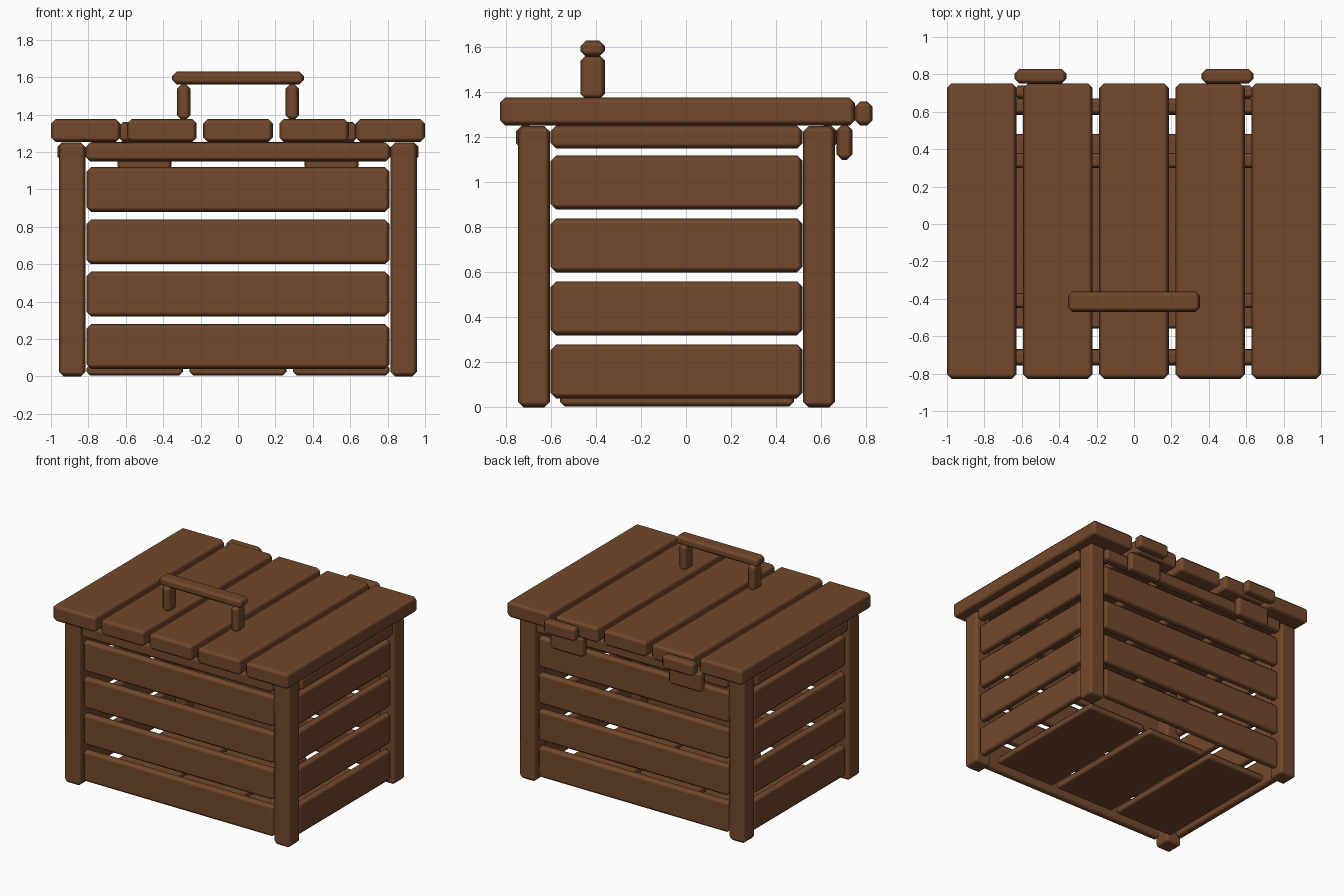
import bpy

if "Cube" in bpy.data.objects:
    bpy.data.objects.remove(bpy.data.objects["Cube"])

mat = bpy.data.materials.new("brown_wood")
mat.diffuse_color = (0.17, 0.065, 0.025, 1)
mat.use_nodes = True
mat.node_tree.nodes["Principled BSDF"].inputs["Base Color"].default_value = mat.diffuse_color


def board(name, x, y, z, bevel=0.025):
    """Chamfered timber from (min, max) ranges on each axis."""
    lo, hi = zip(x, y, z)
    verts = [(a, b, c) for a in x for b in y for c in z]
    faces = [(0, 1, 3, 2), (4, 6, 7, 5), (0, 4, 5, 1),
             (2, 3, 7, 6), (0, 2, 6, 4), (1, 5, 7, 3)]
    mesh = bpy.data.meshes.new(name)
    mesh.from_pydata(verts, [], faces)
    for p in mesh.polygons:
        p.use_smooth = True
    mesh.materials.append(mat)
    ob = bpy.data.objects.new(name, mesh)
    bpy.context.collection.objects.link(ob)
    mod = ob.modifiers.new("chamfer", 'BEVEL')
    mod.width = bevel
    mod.segments = 1
    mod.harden_normals = True
    return ob


def mirrored(s, a, b):
    return tuple(sorted((s * a, s * b)))


CY = -0.042  # centre of the box body in y


def side_y(s, a, b):
    return tuple(sorted((CY + s * a, CY + s * b)))


# Corner posts
for sx in (-1, 1):
    for sy in (-1, 1):
        board("corner_post", mirrored(sx, 0.815, 0.957), side_y(sy, 0.562, 0.705), (0, 1.25))

# Wall slats and slightly proud top rails on all four sides
rows = [(0.04 + 0.28 * i, 0.28 + 0.28 * i) for i in range(4)]
for s in (-1, 1):
    face = "front" if s < 0 else "back"
    side = "left" if s < 0 else "right"
    for z in rows:
        board(face + "_slat", (-0.81, 0.81), side_y(s, 0.625, 0.69), z)
        board(side + "_slat", mirrored(s, 0.875, 0.942), (CY - 0.56, CY + 0.56), z)
    board(face + "_top_rail", (-0.815, 0.815), side_y(s, 0.628, 0.714), (1.15, 1.252))
    board(side + "_top_rail", mirrored(s, 0.88, 0.966), (CY - 0.56, CY + 0.56), (1.15, 1.252))

# Floor planks
for i in (-1, 0, 1):
    board("floor_plank", (i * 0.552 - 0.258, i * 0.552 + 0.258), (-0.56, 0.48), (0.004, 0.064), 0.02)

# Lid planks
for i in range(-2, 3):
    cx = i * 0.407
    board("lid_plank", (cx - 0.186, cx + 0.186), (-0.828, 0.752), (1.253, 1.377))

# Battens under the lid
for y in ((-0.45, -0.37), (0.30, 0.38)):
    board("lid_batten", (-0.8, 0.8), y, (1.17, 1.253), 0.02)

# Hinges at the back
for s in (-1, 1):
    board("hinge_upper_leaf", mirrored(s, 0.362, 0.638), (0.75, 0.83), (1.253, 1.36))
    board("hinge_lower_leaf", mirrored(s, 0.355, 0.645), (0.67, 0.74), (1.10, 1.258))

# Handle
for s in (-1, 1):
    board("handle_post", mirrored(s, 0.255, 0.325), (-0.47, -0.36), (1.37, 1.565))
board("handle_bar", (-0.352, 0.352), (-0.47, -0.36), (1.56, 1.63))
